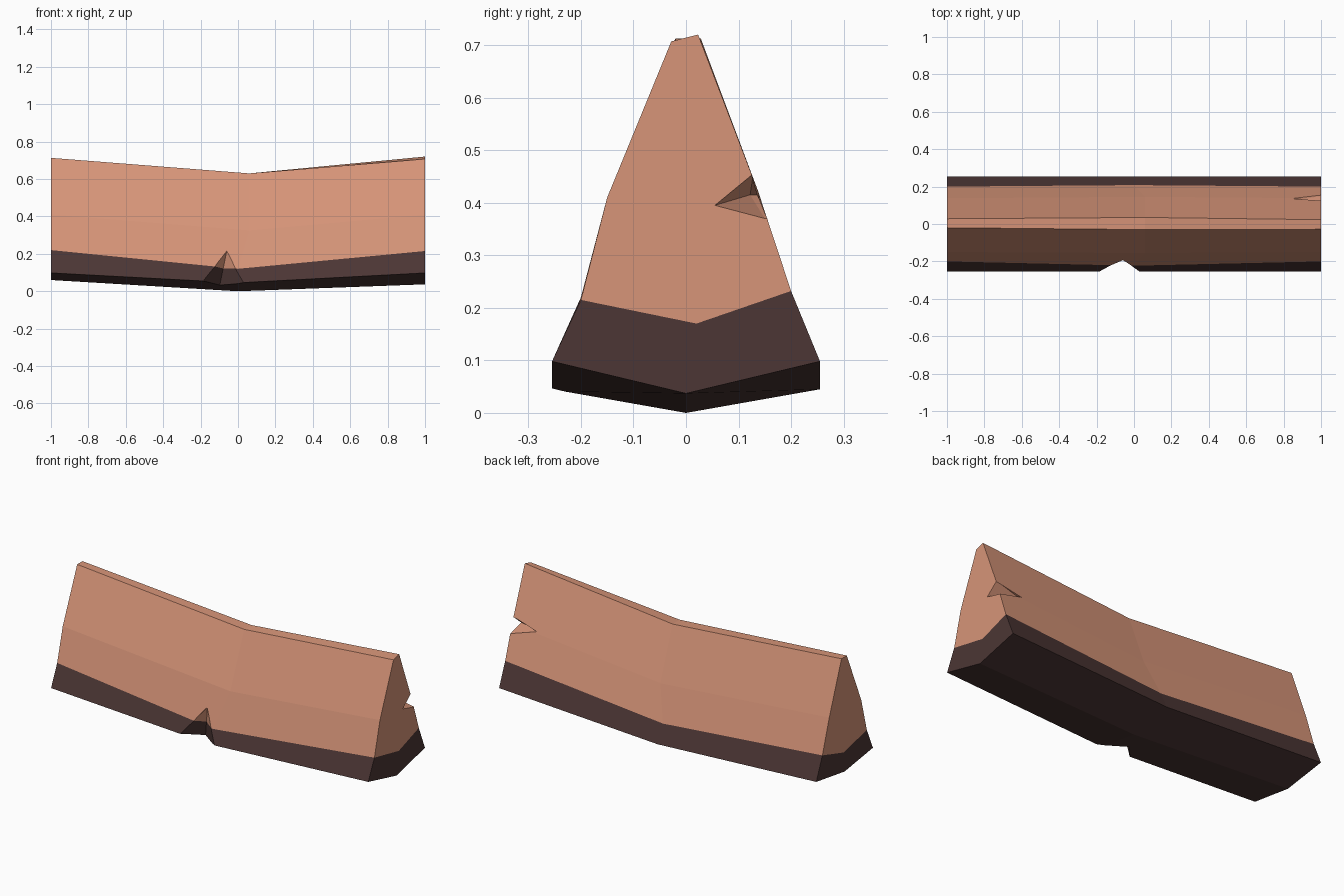
import bpy, bmesh
from mathutils import Vector

if "Cube" in bpy.data.objects:
    bpy.data.objects.remove(bpy.data.objects["Cube"])


def material(name, rgb):
    m = bpy.data.materials.new(name)
    m.diffuse_color = (*rgb, 1)
    m.use_nodes = True
    m.node_tree.nodes["Principled BSDF"].inputs["Base Color"].default_value = m.diffuse_color
    return m


def make_object(name, bm, mat=None):
    bmesh.ops.recalc_face_normals(bm, faces=bm.faces[:])
    me = bpy.data.meshes.new(name)
    bm.to_mesh(me)
    bm.free()
    ob = bpy.data.objects.new(name, me)
    bpy.context.collection.objects.link(ob)
    if mat:
        me.materials.append(mat)
    return ob


def loft(name, sections, mat):
    """Bridge closed cross-sections of (x, y, z) points and cap the ends."""
    bm = bmesh.new()
    rings = [[bm.verts.new(p) for p in s] for s in sections]
    n = len(rings[0])
    for a, b in zip(rings, rings[1:]):
        for i in range(n):
            j = (i + 1) % n
            bm.faces.new((a[i], a[j], b[j], b[i]))
    bm.faces.new(rings[0])
    bm.faces.new(rings[-1])
    return make_object(name, bm, mat)


def chip_cutter(name, tip, rays, reach, outward):
    """Wedge spreading from its tip through the given points."""
    tip = Vector(tip)
    pts = [tip, tip + Vector(outward)]
    pts += [tip + (Vector(p) - tip) * reach for p in rays]
    bm = bmesh.new()
    for p in pts:
        bm.verts.new(p)
    bmesh.ops.convex_hull(bm, input=bm.verts[:])
    ob = make_object(name, bm)
    ob.hide_render = True
    return ob


clay = material("terracotta", (0.68, 0.30, 0.19))
dark = material("dark brown", (0.072, 0.037, 0.035))

# Colour boundary at left end, sagging middle and right end
seam = [
    [(-1, -.20, .220), (-1, .01, .172), (-1, .20, .228)],
    [(0, -.223, .12), (0, .01, .09), (0, .208, .145)],
    [(1, -.20, .215), (1, .02, .170), (1, .20, .232)],
]

# Lower band with a shallow V underside
under = [(-1, .098, .06), (0, .045, 0), (1, .098, .037)]
lower = loft("lower_band", [
    s + [(x, .255, c), (x, 0, b), (x, -.255, c)]
    for s, (x, c, b) in zip(seam, under)], dark)

# Upper ridge, narrowing to a thin flat crest
crest = [
    [(-1, .138, .42), (-1, .028, .713), (-1, -.02, .713), (-1, -.15, .41)],
    [(.06, .145, .335), (.06, .035, .63), (.06, -.03, .63), (.06, -.155, .325)],
    [(1, .138, .42), (1, .023, .72), (1, -.028, .707), (1, -.15, .41)],
]
upper = loft("upper_ridge", [s + c for s, c in zip(seam, crest)], clay)

# Chips broken from the front lower edge and the right end
front_chip = chip_cutter(
    "front_chip", (-.06, -.19, .215),
    [(-.19, -.255, .05), (.03, -.255, .05), (-.10, -.15, .02)], 2, (0, -.3, 0))
end_chip = chip_cutter(
    "end_chip", (.845, .122, .415),
    [(1, .128, .455), (1, .15, .37), (1, .055, .395)], 1.3, (0, .3, 0))

for body, cutters in ((lower, [front_chip]), (upper, [front_chip, end_chip])):
    bpy.context.view_layer.objects.active = body
    for c in cutters:
        mod = body.modifiers.new(c.name, 'BOOLEAN')
        mod.operation = 'DIFFERENCE'
        mod.solver = 'EXACT'
        mod.object = c
        bpy.ops.object.modifier_apply(modifier=mod.name)
    # Everything in a part keeps that part's single colour
    for p in body.data.polygons:
        p.material_index = 0
        p.use_smooth = False

for c in (front_chip, end_chip):
    bpy.data.objects.remove(c)
